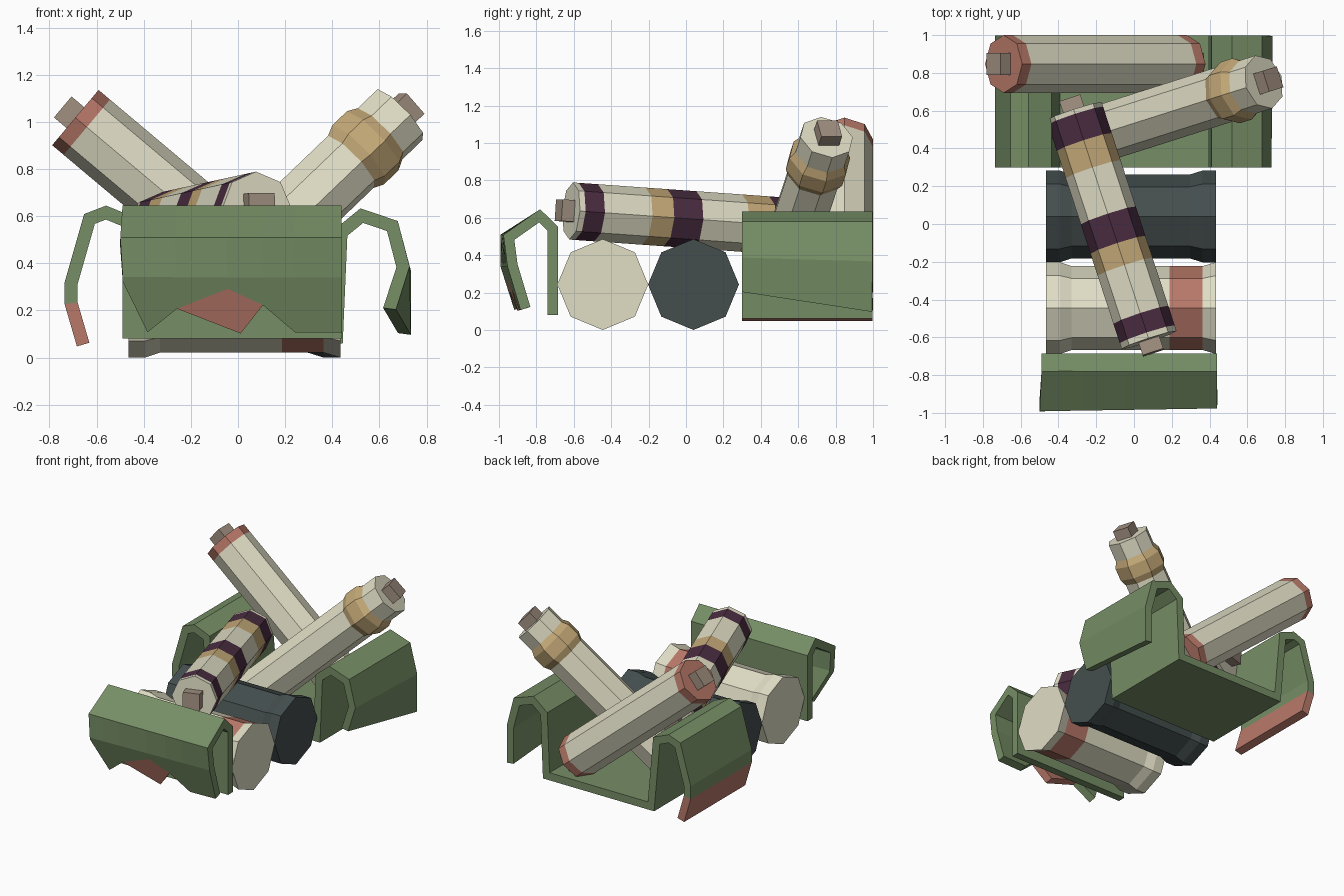
import bpy, math
from mathutils import Vector

if "Cube" in bpy.data.objects:
    bpy.data.objects.remove(bpy.data.objects["Cube"])


def material(name, rgb):
    m = bpy.data.materials.new(name)
    m.diffuse_color = (*rgb, 1)
    m.use_nodes = True
    m.node_tree.nodes["Principled BSDF"].inputs["Base Color"].default_value = m.diffuse_color
    return m


GREEN = material("green", (0.18, 0.27, 0.13))
CREAM = material("cream", (0.75, 0.73, 0.56))
TAN = material("tan", (0.56, 0.40, 0.19))
PURPLE = material("purple", (0.07, 0.026, 0.053))
RED = material("red", (0.48, 0.19, 0.14))
DARK = material("dark", (0.058, 0.076, 0.076))
WOOD = material("wood", (0.36, 0.28, 0.22))


def build(name, verts, faces, mats, indices):
    me = bpy.data.meshes.new(name)
    me.from_pydata(verts, [], faces)
    for m in mats:
        me.materials.append(m)
    me.polygons.foreach_set("material_index", indices)
    ob = bpy.data.objects.new(name, me)
    bpy.context.collection.objects.link(ob)
    return ob


def roll(name, a, b, profile, bands, caps, sides=8, phase=0.0):
    """Faceted roll from a to b; profile = (fraction, radius), one material per band."""
    a, b = Vector(a), Vector(b)
    d = (b - a).normalized()
    v = d.cross(Vector((0, 0, 1))).normalized()
    u = v.cross(d)
    verts, faces, idx = [], [], []
    mats = list(dict.fromkeys(bands + caps))
    for t, r in profile:
        c = a.lerp(b, t)
        for i in range(sides):
            w = phase + math.tau * i / sides
            verts.append(c + r * (u * math.cos(w) + v * math.sin(w)))
    for k, m in enumerate(bands):
        for i in range(sides):
            j = (i + 1) % sides
            faces.append((k * sides + i, k * sides + j, (k + 1) * sides + j, (k + 1) * sides + i))
            idx.append(mats.index(m))
    last = (len(profile) - 1) * sides
    faces += [tuple(reversed(range(sides))), tuple(range(last, last + sides))]
    idx += [mats.index(caps[0]), mats.index(caps[1])]
    return build(name, verts, faces, mats, idx)


def scroll(name, a, b, profile, bands, caps):
    """Roll with a square rod end at each end."""
    roll(name, a, b, profile, bands, caps)
    a, b = Vector(a), Vector(b)
    d = (b - a).normalized()
    for label, p, s in (("start", a, -1), ("end", b, 1)):
        roll(f"{name}_rod_{label}", p - d * s * 0.03, p + d * s * 0.07,
             [(0, 0.082), (1, 0.082)], [WOOD], [WOOD, WOOD], 4, math.pi / 4)


def thicken(ob, thickness=0.055):
    mod = ob.modifiers.new("thickness", "SOLIDIFY")
    mod.thickness = thickness
    mod.offset = 0
    mod.use_even_offset = True


def sheet(name, rows, mats, strip_mats):
    """Folded sheet through rows of points."""
    n = len(rows[0])
    verts = [p for row in rows for p in row]
    faces, idx = [], []
    for k in range(len(rows) - 1):
        for i in range(n - 1):
            faces.append((k * n + i, k * n + i + 1, (k + 1) * n + i + 1, (k + 1) * n + i))
            idx.append(strip_mats[k])
    ob = build(name, verts, faces, mats, idx)
    thicken(ob)
    return ob


# Two thick rolls lying across the base
roll("light_base_roll", (-0.465, -0.445, 0.243), (0.435, -0.445, 0.243),
     [(0, .243), (.08, .243), (.15, .222), (.725, .222), (.92, .222), (1, .243)],
     [CREAM, CREAM, CREAM, RED, CREAM], [CREAM, CREAM])
roll("dark_base_roll", (-0.465, 0.04, 0.243), (0.435, 0.04, 0.243),
     [(0, .243), (.08, .243), (.15, .222), (.845, .222), (.92, .243), (1, .243)],
     [DARK] * 5, [DARK, DARK])

# Striped scroll resting on the base rolls
R = 0.153
scroll("striped_scroll", (-0.317, 0.598, 0.55), (0.08, -0.614, 0.636),
       [(t, R) for t in (0, .02, .135, .254, .456, .584, .68, .89, .975, 1)],
       [CREAM, PURPLE, TAN, CREAM, PURPLE, TAN, CREAM, PURPLE, CREAM], [CREAM, CREAM])

# Red-ended scroll leaning left
scroll("red_ended_scroll", (0.28, 0.847, 0.203), (-0.69, 0.847, 1.018),
       [(0, R), (.05, R), (.95, R), (1, R)], [RED, CREAM, RED], [RED, RED])

# Scroll leaning right with a tan wrap
scroll("wrapped_scroll", (-0.2, 0.47, 0.18), (0.687, 0.752, 1.03),
       [(0, .15), (.765, .15), (.80, .17), (.87, .17), (.905, .147), (1, .147)],
       [CREAM, TAN, TAN, TAN, CREAM], [CREAM, CREAM])

# Folded green tray at the back: (front x, z), (back x, z)
left = [(-.657, .055), (-.708, .23), (-.708, .315), (-.63, .588), (-.56, .615), (-.462, .575), (-.418, .088)]
right_front = [(.418, .088), (.437, .53), (.525, .602), (.655, .558), (.70, .385), (.643, .207)]
right_back = right_front[:4] + [(.706, .365), (.706, .10)]
rows = [[(f[0], 0.3, f[1]), (g[0], 0.997, g[1])]
        for f, g in zip(left + right_front, left + right_back)]
sheet("back_tray", rows, [GREEN, RED], [1] + [0] * 11)

# Folded green sheet at the front with a ragged hanging flap
cols = [-.49, -.385, -.26, -.045, .105, .24, .44]
torn = [.33, .115, .215, .30, .23, .115, .115]


def flap_y(x, z):
    return -0.945 - 0.02 * x / -0.5 + (0.345 - z) * 0.30


rows = [[(x, y, z) for x in cols] for y, z in ((-.713, .08), (-.713, .542), (-.783, .61))]
rows.append([(x * 1.01 - 0.005, -0.955 + 0.018 * x, 0.495) for x in cols])
rows.append([(x, flap_y(x, .345), .345) for x in cols])
rows.append([(x, flap_y(x, z), z) for x, z in zip(cols, torn)])
sheet("front_folded_sheet", rows, [GREEN], [0] * 5)

# Red patch on the torn edge
patch = [(-.26, .215), (.01, .11), (.105, .23), (-.045, .30)]
thicken(build("front_red_patch", [(x, flap_y(x, z), z) for x, z in patch],
              [(0, 1, 3), (1, 2, 3)], [RED], [0, 0]))
